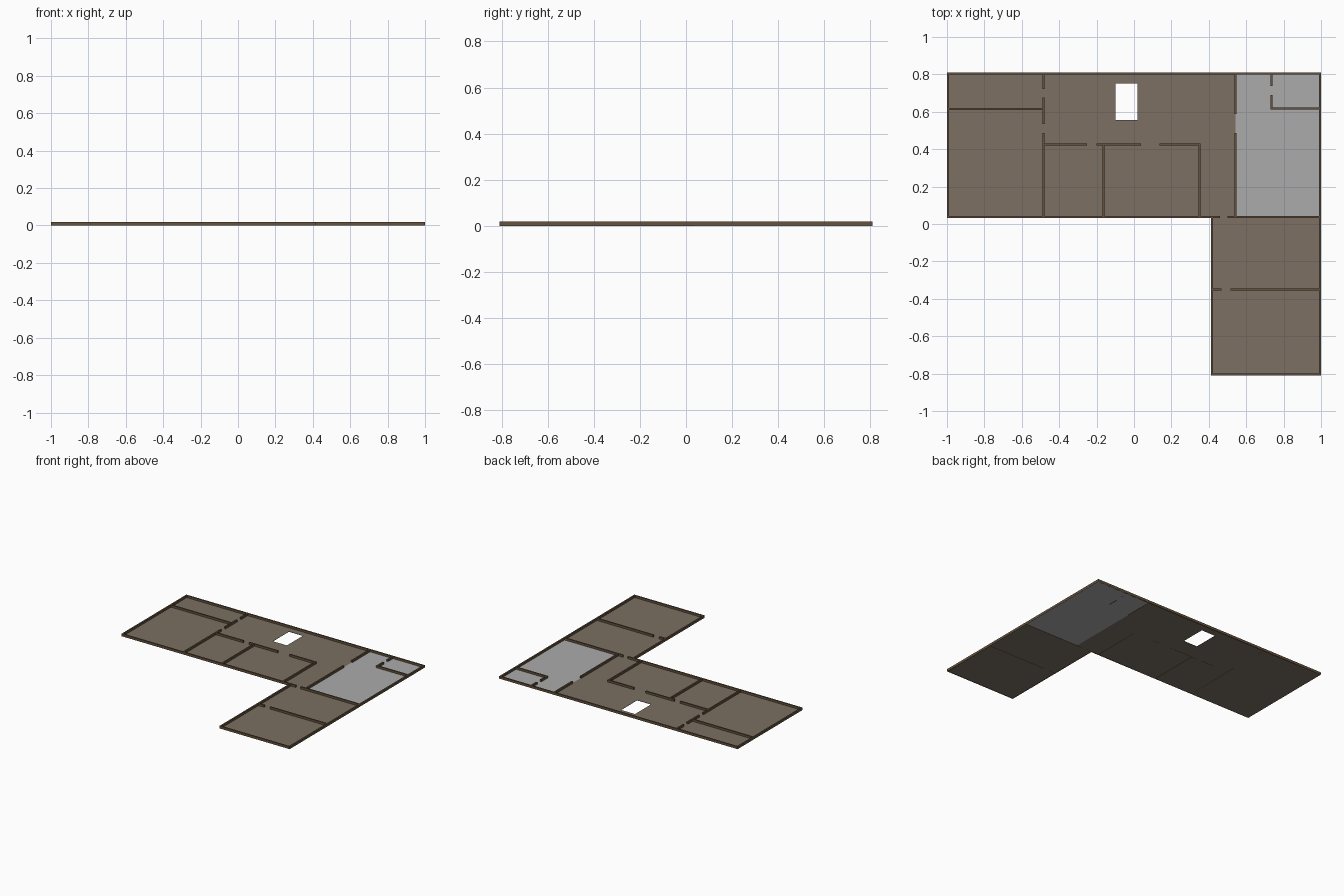
import bpy, bmesh

if "Cube" in bpy.data.objects:
    bpy.data.objects.remove(bpy.data.objects["Cube"])

def material(name, rgb):
    m = bpy.data.materials.new(name)
    m.diffuse_color = (*rgb, 1)
    m.use_nodes = True
    m.node_tree.nodes["Principled BSDF"].inputs["Base Color"].default_value = m.diffuse_color
    return m

WOOD = material("brown floor", (0.20, 0.16, 0.122))
TILE = material("grey floor", (0.41, 0.41, 0.41))
WALL = material("dark brown wall", (0.13, 0.085, 0.048))

H, T, F = 0.018, 0.011, 0.002   # wall height, wall thickness, floor thickness

def slab(name, outline, mat):
    """Flat slab extruded up from z = 0."""
    bm = bmesh.new()
    face = bm.faces.new([bm.verts.new((x, y, 0)) for x, y in outline])
    up = bmesh.ops.extrude_face_region(bm, geom=[face])["geom"]
    bmesh.ops.translate(bm, vec=(0, 0, F),
                        verts=[v for v in up if isinstance(v, bmesh.types.BMVert)])
    bmesh.ops.recalc_face_normals(bm, faces=bm.faces)
    add(name, bm, mat)

def add(name, bm, mat):
    me = bpy.data.meshes.new(name)
    bm.to_mesh(me)
    bm.free()
    me.materials.append(mat)
    ob = bpy.data.objects.new(name, me)
    bpy.context.collection.objects.link(ob)
    return ob

def wall(name, axis, at, spans):
    """Straight wall along an axis, broken by door gaps between the spans."""
    bm = bmesh.new()
    for a, b in spans:
        size = (b - a, T, H) if axis == "x" else (T, b - a, H)
        mid = ((a + b) / 2, at) if axis == "x" else (at, (a + b) / 2)
        vs = bmesh.ops.create_cube(bm, size=1)["verts"]
        bmesh.ops.scale(bm, vec=size, verts=vs)
        bmesh.ops.translate(bm, vec=(*mid, H / 2), verts=vs)
    add(name, bm, WALL)

E, N, S, M = 0.9945, 0.8045, -0.8045, 0.037   # outer wall centre lines
R = 0.543                                     # start of the tiled room

# Floors: the main hall is an outline slit open around the stairwell
slab("main_floor", [(-1, M), (R, M), (R, 0.81), (-0.04, 0.81), (-0.04, 0.75),
                    (0.02, 0.75), (0.02, 0.557), (-0.098, 0.557), (-0.098, 0.75),
                    (-0.04, 0.75), (-0.04, 0.81), (-1, 0.81)], WOOD)
slab("wing_floor", [(0.411, -0.81), (1, -0.81), (1, M), (0.411, M)], WOOD)
slab("tiled_floor", [(R, M), (1, M), (1, 0.81), (R, 0.81)], TILE)

# Outer walls
wall("north_wall", "x", N, [(-1, 1)])
wall("west_wall", "y", -E, [(M - T / 2, 0.81)])
wall("east_wall", "y", E, [(-0.81, 0.81)])
wall("middle_wall", "x", M, [(-1, 0.46), (0.50, 1)])
wall("wing_west_wall", "y", 0.416, [(-0.81, M)])
wall("south_wall", "x", S, [(0.411, 1)])

# Inner walls
wall("west_closet_wall", "x", 0.615, [(-1, -0.484)])
wall("west_room_wall", "y", -0.484, [(M, 0.487), (0.535, 0.675), (0.722, 0.81)])
wall("hall_wall", "x", 0.425, [(-0.484, -0.25), (-0.20, 0.037), (0.137, 0.356)])
wall("room_divider", "y", -0.162, [(M, 0.425)])
wall("hall_end_wall", "y", 0.35, [(M, 0.425)])
wall("tiled_room_wall", "y", R, [(M, 0.487), (0.587, 0.81)])
wall("bath_side_wall", "y", 0.735, [(0.613, 0.69), (0.738, 0.81)])
wall("bath_wall", "x", 0.618, [(0.73, 1)])
wall("wing_divider", "x", -0.351, [(0.411, 0.468), (0.517, 1)])
